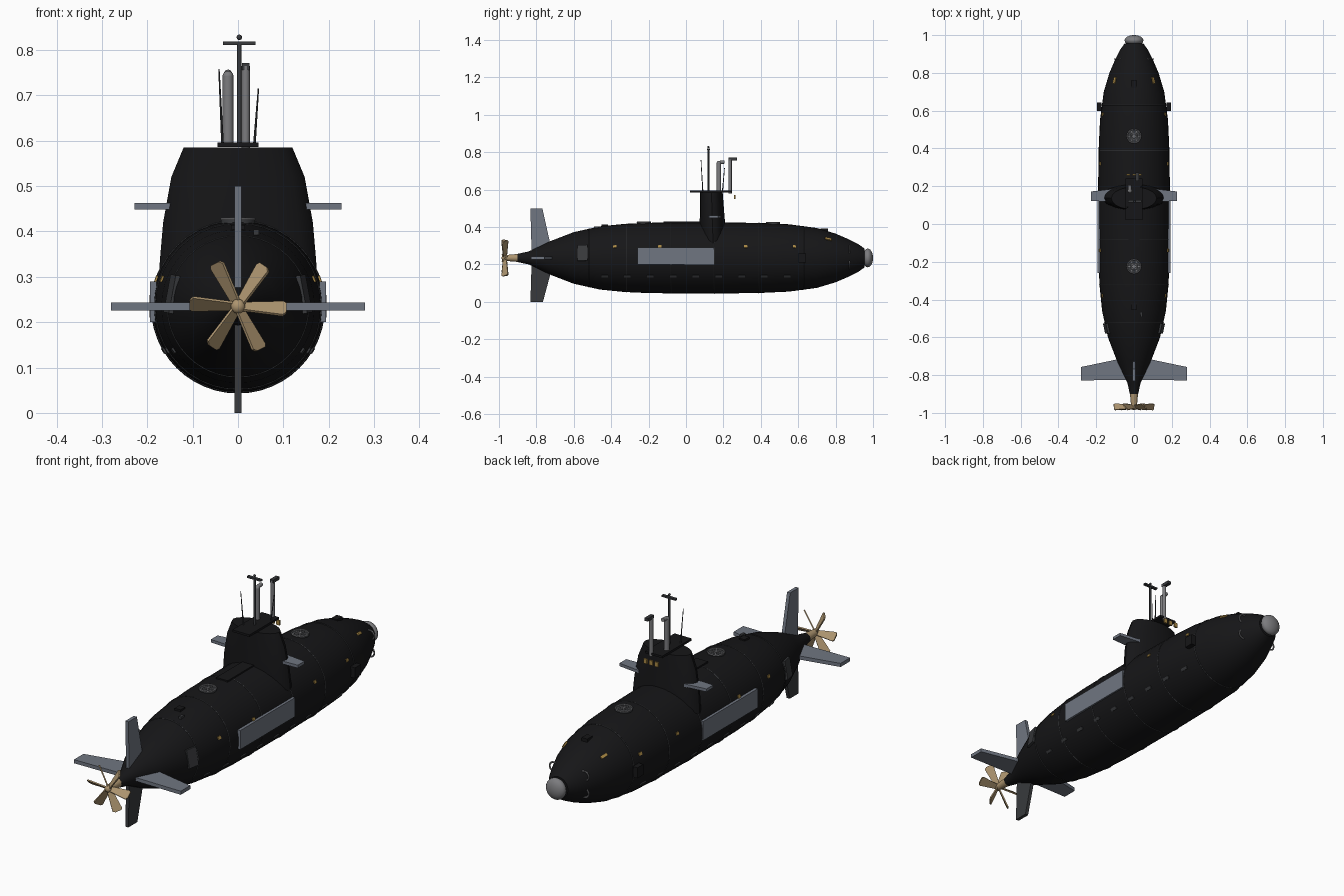
import bpy, bmesh, math
from mathutils import Matrix, Vector

if "Cube" in bpy.data.objects:
    bpy.data.objects.remove(bpy.data.objects["Cube"])

CZ = 0.235  # hull axis height


def material(name, rgb):
    m = bpy.data.materials.new(name)
    m.diffuse_color = (*rgb, 1)
    m.use_nodes = True
    m.node_tree.nodes["Principled BSDF"].inputs["Base Color"].default_value = m.diffuse_color
    return m


BLACK = material("hull_black", (0.008, 0.008, 0.009))
SLATE = material("slate_grey", (0.16, 0.18, 0.22))
DARK = material("dark_grey", (0.04, 0.042, 0.046))
STEEL = material("steel", (0.2, 0.2, 0.21))
BRASS = material("brass", (0.42, 0.3, 0.16))
LAMP = material("lamp_amber", (0.4, 0.25, 0.06))


def finish(name, bm, mat, smooth=False):
    bmesh.ops.recalc_face_normals(bm, faces=bm.faces)
    me = bpy.data.meshes.new(name)
    bm.to_mesh(me)
    bm.free()
    me.materials.append(mat)
    ob = bpy.data.objects.new(name, me)
    bpy.context.collection.objects.link(ob)
    if smooth:
        bpy.ops.object.select_all(action='DESELECT')
        ob.select_set(True)
        bpy.context.view_layer.objects.active = ob
        bpy.ops.object.shade_smooth_by_angle(angle=math.radians(35))
    return ob


def box(name, loc, size, mat, rot=Matrix()):
    bm = bmesh.new()
    bmesh.ops.create_cube(bm, size=1, matrix=Matrix.Translation(loc) @ rot @ Matrix.Diagonal((*size, 1)))
    return finish(name, bm, mat)


def rod(name, a, b, r, mat, r2=None, seg=16):
    a, b = Vector(a), Vector(b)
    d = b - a
    m = Matrix.Translation((a + b) / 2) @ d.to_track_quat('Z', 'Y').to_matrix().to_4x4()
    bm = bmesh.new()
    bmesh.ops.create_cone(bm, cap_ends=True, segments=seg, radius1=r, radius2=r if r2 is None else r2,
                          depth=d.length, matrix=m)
    return finish(name, bm, mat, True)


def ball(name, loc, size, mat):
    bm = bmesh.new()
    bmesh.ops.create_uvsphere(bm, u_segments=24, v_segments=12, radius=1,
                              matrix=Matrix.Translation(loc) @ Matrix.Diagonal((*size, 1)))
    return finish(name, bm, mat, True)


def loft(name, rings, mat, smooth=True):
    bm = bmesh.new()
    vs = [[bm.verts.new(p) for p in ring] for ring in rings]
    n = len(vs[0])
    for lo, hi in zip(vs, vs[1:]):
        for i in range(n):
            bm.faces.new((lo[i], lo[(i + 1) % n], hi[(i + 1) % n], hi[i]))
    bm.faces.new(vs[0])
    bm.faces.new(vs[-1])
    return finish(name, bm, mat, smooth)


def ring(name, loc, major, minor, mat, axis='Y', seg=48):
    bpy.ops.mesh.primitive_torus_add(
        major_radius=major, minor_radius=minor, major_segments=seg, minor_segments=6, location=loc,
        rotation=(math.pi / 2, 0, 0) if axis == 'Y' else (0, 0, 0))
    ob = bpy.context.object
    ob.name = name
    ob.data.materials.append(mat)


# Hull: revolved profile of (y, radius)
PROFILE = [(-0.9, .022), (-0.84, .035), (-0.73, .088), (-0.6, .138), (-0.46, .169), (-0.33, .182),
           (-0.2, .188), (0, .19), (0.2, .19), (0.4, .187), (0.55, .18), (0.7, .16),
           (0.8, .13), (0.87, .1), (0.92, .075), (0.955, .05)]
circle = [2 * math.pi * i / 40 for i in range(40)]
loft("hull", [[(r * math.cos(a), y, CZ + r * math.sin(a)) for a in circle] for y, r in PROFILE], BLACK)
ball("nose_dome", (0, 0.972, CZ), (.05, .028, .05), STEEL)


def radius(y):
    for (y0, r0), (y1, r1) in zip(PROFILE, PROFILE[1:]):
        if y0 <= y <= y1:
            return r0 + (r1 - r0) * (y - y0) / (y1 - y0)


def hull_box(name, y, z, size, mat):
    # mirrored pair of plates lying on the hull skin; size = thickness, length, height
    a = math.asin((z - CZ) / radius(y))
    slope = math.atan2(radius(y + .02) - radius(y - .02), .04)
    for s, side in ((1, "right"), (-1, "left")):
        loc = (s * radius(y) * math.cos(a), y, z)
        rot = Matrix.Rotation(-s * a, 4, 'Y') @ Matrix.Rotation(-s * slope, 4, 'Z')
        box(f"{name}_{side}", loc, size, mat, rot)


# Hull seam rings
for y in (-0.52, -0.32, -0.08, 0.15, 0.39, 0.63):
    ring("hull_seam", (0, y, CZ), radius(y), .0022, DARK)

# Side plates, flood slots and lamps
for s in (1, -1):
    box("flank_panel", (s * .187, -.055, .245), (.014, .41, .09), SLATE)
    box("bow_pad", (s * .183, .62, CZ), (.024, .045, .05), BLACK)
hull_box("stern_plate", -0.553, .262, (.01, .055, .085), DARK)
for i in range(9):
    hull_box("flood_slot", -0.435 + .122 * i, .138, (.008, .035, .013), DARK)
for y in (-0.38, -0.14, 0.32, 0.58):
    hull_box("side_lamp", y, .295, (.008, .018, .014), LAMP)
hull_box("bow_lamp", .76, .335, (.012, .035, .014), LAMP)

# Torpedo tube rims
for s in (1, -1):
    for z in (.2, .28):
        ring("torpedo_rim", (s * .08, .874, z), .022, .004, STEEL, seg=24)

# Deck: walkway, hatches and small fittings
box("deck_strip", (0, .02, .423), (.06, .28, .012), BLACK)
box("stern_fitting", (.04, -.48, .398), (.012, .025, .012), DARK)
box("aft_deck_block", (0, -.435, .408), (.03, .035, .012), BLACK)
box("bow_deck_block", (0, .74, .385), (.03, .04, .016), BLACK)
for y in (.465, -.225):
    top = CZ + radius(y)
    rod("deck_hatch", (0, y, top - .012), (0, y, top + .005), .038, DARK, seg=32)
    ring("hatch_rim", (0, y, top + .005), .036, .003, STEEL, 'Z', 32)
    ring("hatch_wheel", (0, y, top + .007), .016, .002, STEEL, 'Z', 24)
    for k in range(3):
        box("hatch_spoke", (0, y, top + .006), (.066, .003, .003), STEEL, Matrix.Rotation(k * math.pi / 3, 4, 'Z'))

# Sail: broad elliptical tower of (z, half width, half length, y centre)
SAIL = [(.26, .177, .072, .145), (.34, .172, .071, .144), (.42, .165, .068, .141),
        (.52, .147, .063, .138), (.585, .12, .06, .136)]
loft("sail", [[(w * math.cos(a), c + l * math.sin(a), z) for a in circle[::2]] for z, w, l, c in SAIL], BLACK)
box("bridge_plate", (0, .132, .591), (.09, .22, .01), BLACK)
for x in (-.03, 0, .03):
    box("bridge_window", (x, .26, .56), (.018, .008, .022), LAMP)

# Masts
rod("radar_mast", (.003, .12, .59), (.003, .12, .812), .005, DARK)
box("radar_bar", (.003, .12, .815), (.072, .014, .008), DARK)
ball("mast_ball", (.003, .12, .828), (.006, .006, .006), DARK)
rod("short_periscope", (-.022, .176, .59), (-.022, .176, .742), .012, STEEL)
ball("short_periscope_cap", (-.022, .176, .742), (.012, .012, .012), STEEL)
rod("short_periscope_eye", (-.022, .176, .745), (-.022, .206, .748), .009, STEEL)
rod("tall_periscope", (.017, .236, .58), (.017, .236, .765), .009, STEEL)
box("tall_periscope_head", (.017, .25, .764), (.017, .045, .015), DARK)
rod("left_aerial", (-.034, .09, .59), (-.042, .08, .758), .003, DARK, .0015, 8)
rod("right_aerial", (.036, .195, .59), (.045, .206, .715), .003, DARK, .0015, 8)


def fin(name, outline, thick, mat, axis):
    # outline in (span, y); span runs along x or z, thickness across
    if axis == 'X':
        rings = [[(s, y, t) for s, y in outline] for t in (thick[0], thick[1])]
    else:
        rings = [[(t, y, s) for s, y in outline] for t in (thick[0], thick[1])]
    loft(name, rings, mat, False)


# Control surfaces
fin("upper_rudder", [(.25, -.825), (.5, -.832), (.5, -.768), (.33, -.73), (.25, -.715)], (-.008, .008), SLATE, 'Z')
fin("lower_rudder", [(.22, -.825), (0, -.832), (0, -.765), (.16, -.722), (.22, -.715)], (-.008, .008), DARK, 'Z')
for s, side in ((1, "right"), (-1, "left")):
    fin(f"stern_plane_{side}", [(s * .02, -.825), (s * .28, -.828), (s * .28, -.757), (s * .08, -.715), (s * .02, -.705)],
        (.226, .243), SLATE, 'X')
    fin(f"sail_plane_{side}", [(s * .12, .118), (s * .228, .122), (s * .228, .172), (s * .12, .185)],
        (.449, .463), SLATE, 'X')

# Propeller: hub and six pitched blades
rod("propeller_hub", (0, -.89, CZ), (0, -.972, CZ), .022, BRASS, .015, 24)
ball("hub_cap", (0, -.972, CZ), (.016, .014, .016), BRASS)
for k in range(6):
    place = (Matrix.Translation((0, -.968, CZ)) @ Matrix.Rotation(math.radians(60 * k + 3), 4, 'Y')
             @ Matrix.Rotation(math.radians(42), 4, 'X'))
    tip = [(.012, -.012), (.1, -.022), (.107, -.012), (.107, .016), (.1, .022), (.012, .012)]
    loft("propeller_blade", [[place @ Vector((r, c, t)) for r, c in tip] for t in (-.003, .003)], BRASS, False)
